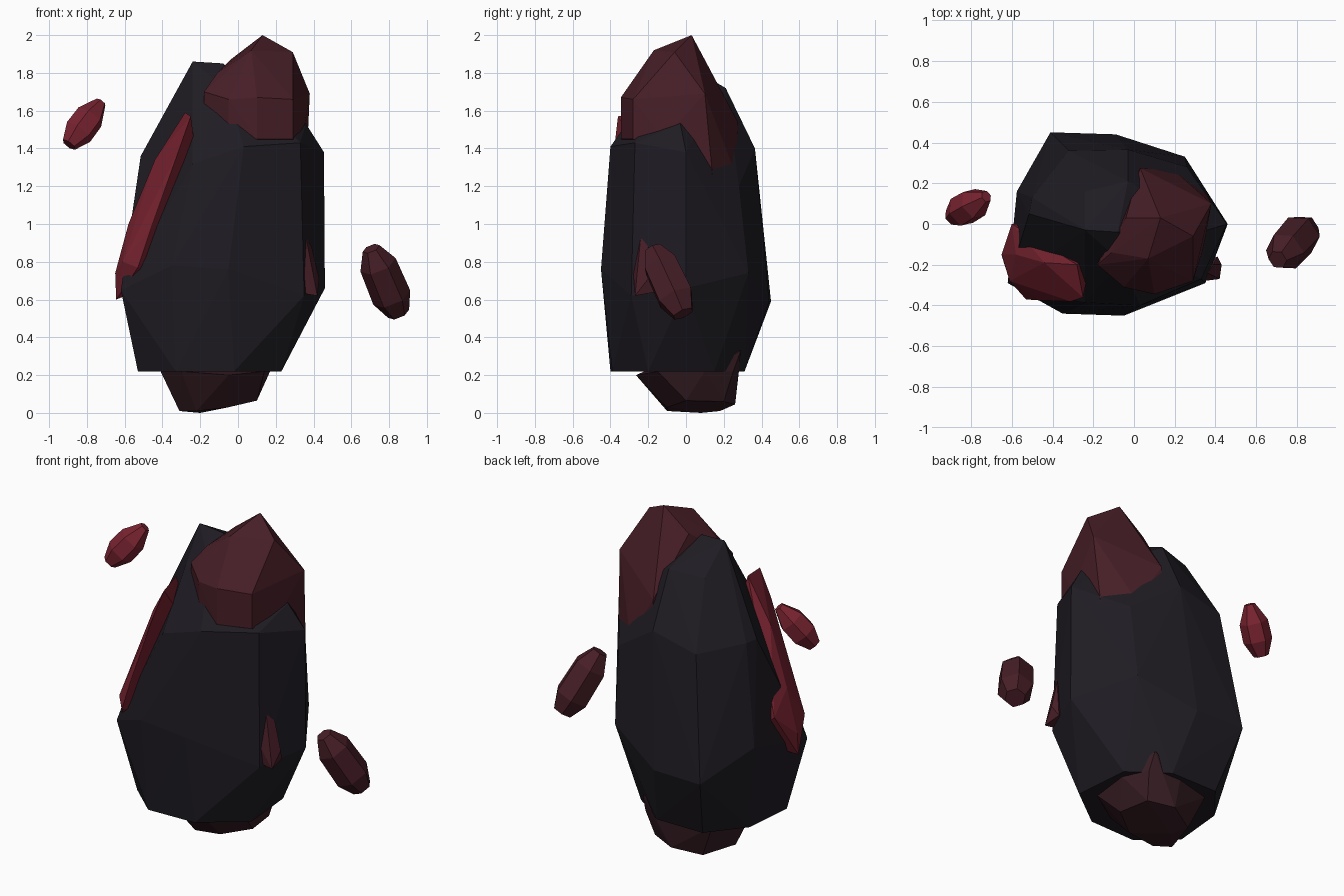
import bpy, bmesh, math
from mathutils import Vector


def material(name, rgb):
    m = bpy.data.materials.new(name)
    m.diffuse_color = (*rgb, 1)
    return m


STONE = material("dark_stone", (0.0135, 0.0115, 0.0165))
GARNET = material("deep_garnet", (0.063, 0.013, 0.02))
RUBY = material("bright_ruby", (0.19, 0.017, 0.03))
WINE = material("dark_wine", (0.037, 0.012, 0.017))


def hull(name, points, mat):
    """Faceted convex stone around a handful of corner points."""
    bm = bmesh.new()
    for p in points:
        bm.verts.new(p)
    bmesh.ops.convex_hull(bm, input=bm.verts[:])
    loose = [v for v in bm.verts if not v.link_faces]
    bmesh.ops.delete(bm, geom=loose, context='VERTS')
    bmesh.ops.dissolve_limit(bm, angle_limit=math.radians(2), verts=bm.verts[:], edges=bm.edges[:])
    bmesh.ops.recalc_face_normals(bm, faces=bm.faces[:])
    me = bpy.data.meshes.new(name)
    bm.to_mesh(me)
    bm.free()
    me.materials.append(mat)
    ob = bpy.data.objects.new(name, me)
    bpy.context.collection.objects.link(ob)
    return ob


def shard(name, start, end, rings, mat, sides=6, twist=0.3):
    """Six-sided crystal along an axis; rings are (position 0-1, radius)."""
    a, b = Vector(start), Vector(end)
    d = b - a
    q = d.to_track_quat('Z', 'Y')
    pts = []
    for t, r in rings:
        for i in range(sides):
            ang = twist + i * math.tau / sides
            pts.append(a + d * t + q @ Vector((r * math.cos(ang), r * math.sin(ang), 0)))
    return hull(name, pts, mat)


# Main rock: rings of corners from base to peak
base = [(-.53, -.22, .22), (-.33, -.40, .22), (-.02, -.39, .22), (.23, -.2, .22),
        (.2, .15, .22), (-.02, .31, .22), (-.33, .31, .22), (-.5, .1, .22)]
belly = [(-.62, -.29, .65), (-.35, -.44, .78), (-.05, -.45, .76), (.35, -.29, .62),
         (.46, 0, .66), (.25, .33, .74), (-.09, .44, .59), (-.41, .45, .59), (-.575, .16, .75)]
shoulder = [(-.515, .05, 1.36), (-.24, -.385, 1.32), (.03, -.40, 1.41), (.33, -.27, 1.43),
            (.455, 0, 1.38), (.36, -.03, 1.53), (.26, .28, 1.2), (-.03, .365, 1.4),
            (-.32, .36, 1.33), (-.5, .13, 1.36)]
peak = [(-.24, -.03, 1.86), (-.08, -.04, 1.85), (-.03, .21, 1.72), (-.24, .16, 1.70), (-.06, -.19, 1.71)]
hull("main_rock", base + belly + shoulder + peak, STONE)

# Crystal cap leaning out of the top
hull("cap_crystal", [
    (.13, .03, 2.0), (.29, -.06, 1.91), (.07, -.17, 1.92), (-.11, -.14, 1.80),
    (-.18, -.2, 1.70), (-.18, -.19, 1.55), (-.05, -.31, 1.66), (.1, -.345, 1.67), (.29, -.28, 1.66),
    (.1, -.345, 1.45), (.29, -.28, 1.45), (-.05, -.30, 1.45),
    (.38, .10, 1.69), (.36, .14, 1.26), (.34, -.12, 1.45), (.03, .275, 1.54),
    (.04, .28, 1.36), (.2, .26, 1.27), (-.04, .03, 1.87)], GARNET)

# Bright slab on the left flank
hull("flank_slab", [
    (-.28, -.2, 1.59), (-.25, -.36, 1.57), (-.31, -.38, 1.40), (-.46, -.375, .98),
    (-.53, -.37, .77), (-.61, -.28, .80), (-.645, -.17, .60), (-.65, -.15, .74),
    (-.60, 0, .88), (-.58, -.15, 1.0), (-.44, -.19, 1.34),
    (-.2, -.12, 1.2), (-.4, 0, .7)], RUBY)

# Small splinter on the right flank
hull("side_splinter", [
    (.36, -.24, .93), (.34, -.28, .75), (.36, -.27, .63), (.42, -.27, .62),
    (.43, -.2, .71), (.41, -.16, .64), (.39, -.2, .88), (.3, -.2, .7)], GARNET)

# Crystal root under the rock
hull("root_crystal", [
    (-.31, -.04, .01), (-.22, -.1, .01), (-.24, .18, .01), (-.2, .08, 0), (-.05, -.1, .03),
    (.1, 0, .065), (.07, .2, .06), (-.08, .26, .045), (-.41, -.05, .22), (-.3, -.22, .22),
    (-.05, -.265, .2), (.14, -.15, .22), (.17, .1, .22), (.1, .25, .22), (.09, .29, .33),
    (-.1, .28, .22), (-.33, .22, .22)], WINE)

# Floating shards
shard("floating_shard_left", (-.895, .035, 1.42), (-.725, .135, 1.645),
      [(0, .042), (.3, .082), (.65, .08), (1, .03)], RUBY)
shard("floating_shard_right", (.705, -.175, .87), (.85, -.015, .525),
      [(0, .048), (.25, .1), (.75, .105), (1, .06)], GARNET)
